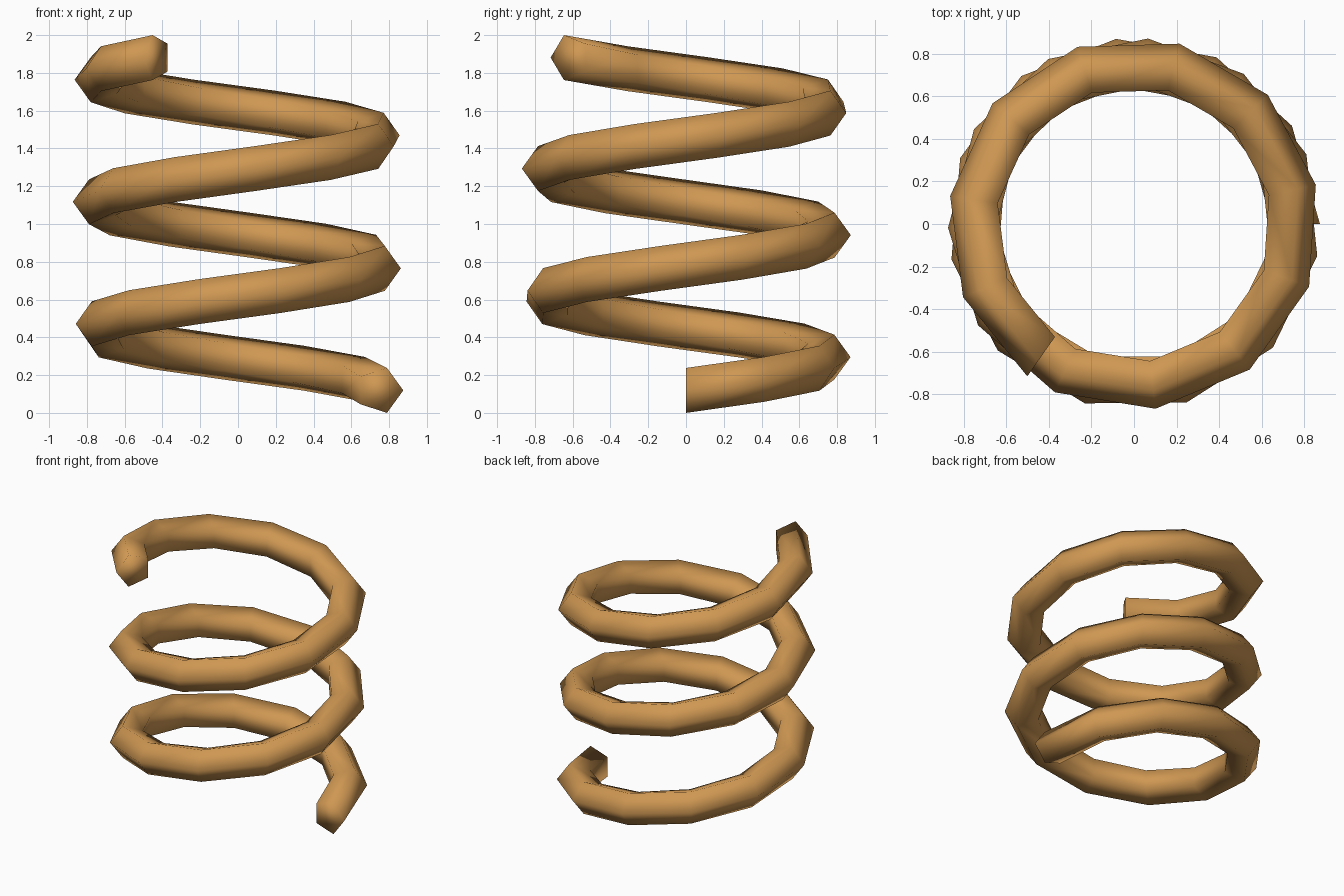
import bpy, bmesh, math

if "Cube" in bpy.data.objects:
    bpy.data.objects.remove(bpy.data.objects["Cube"])

RADIUS, WIRE = 0.75, 0.125      # coil radius, wire radius
SIDES, STEPS = 5, 30            # wire cross-section sides, segments along the coil
TOTAL = math.radians(955)       # total sweep angle
Z0, Z1 = 0.119, 1.881           # wire centre heights at both ends

# copper colour
copper = bpy.data.materials.new("copper brown")
copper.diffuse_color = (0.62, 0.31, 0.085, 1)
copper.use_nodes = True
copper.node_tree.nodes["Principled BSDF"].inputs["Base Color"].default_value = copper.diffuse_color

bm = bmesh.new()


def ring(i):
    """Upright pentagon with one corner pointing outward."""
    t = i / STEPS
    a = TOTAL * t
    z = Z0 + (Z1 - Z0) * t
    verts = []
    for k in range(SIDES):
        b = math.tau * k / SIDES
        r = RADIUS + WIRE * math.cos(b)
        verts.append(bm.verts.new((r * math.cos(a), r * math.sin(a), z + WIRE * math.sin(b))))
    return verts


# coiled wire
rings = [ring(i) for i in range(STEPS + 1)]
for p, q in zip(rings, rings[1:]):
    for k in range(SIDES):
        n = (k + 1) % SIDES
        bm.faces.new((p[k], p[n], q[n], q[k]))

# end caps
bm.faces.new(rings[0])
bm.faces.new(rings[-1])
bmesh.ops.recalc_face_normals(bm, faces=bm.faces[:])
for f in bm.faces:
    f.smooth = True

mesh = bpy.data.meshes.new("coil_spring")
bm.to_mesh(mesh)
bm.free()
mesh.materials.append(copper)
spring = bpy.data.objects.new("coil_spring", mesh)
bpy.context.collection.objects.link(spring)
